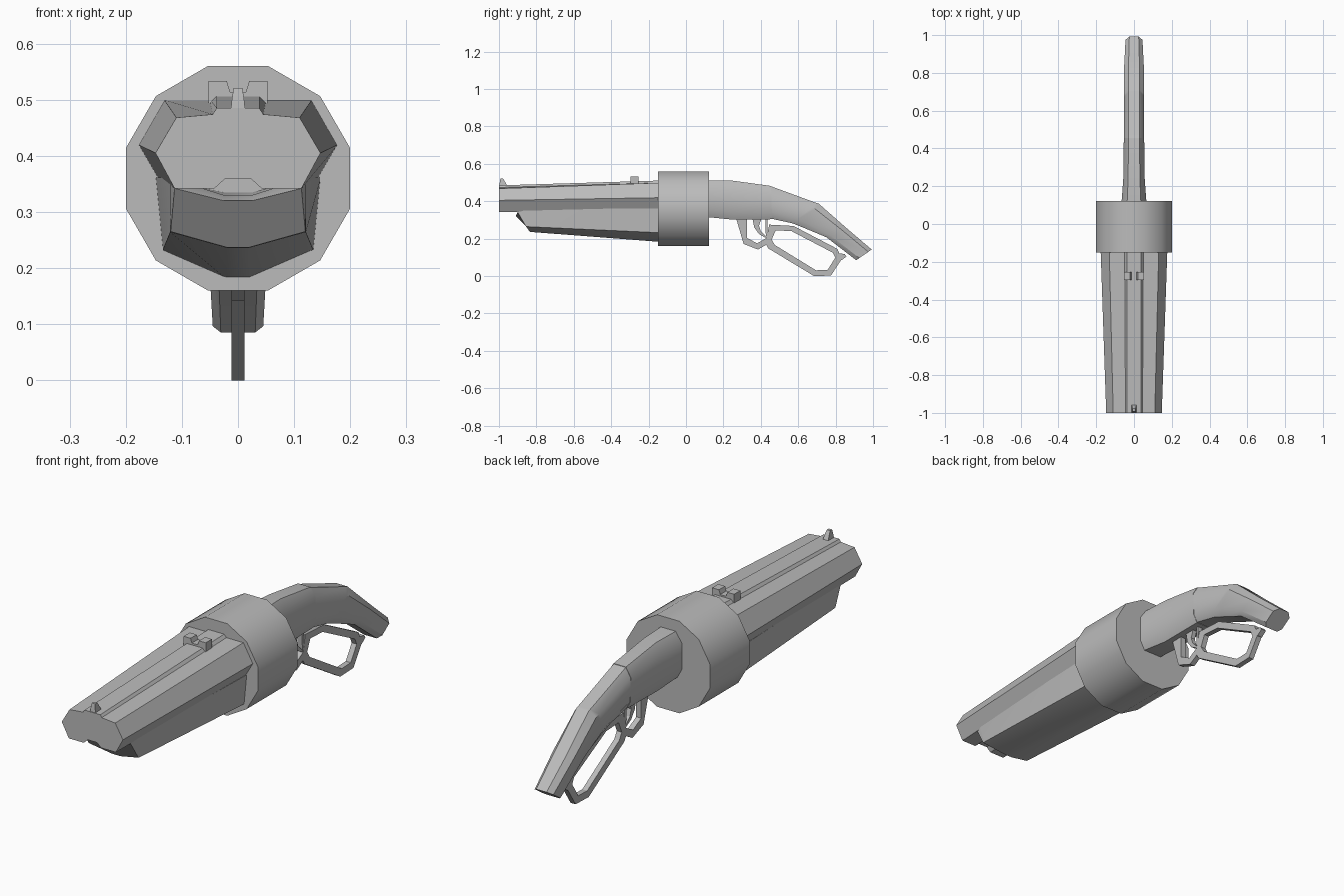
import bpy, bmesh, math

cube = bpy.data.objects.get("Cube")
if cube:
    bpy.data.objects.remove(cube)

grey = bpy.data.materials.new("plain grey")
grey.use_nodes = True
COLOUR = (0.5, 0.5, 0.5, 1)
grey.diffuse_color = COLOUR
grey.node_tree.nodes["Principled BSDF"].inputs["Base Color"].default_value = COLOUR


def finish(name, bm, angle=35):
    """Turn a bmesh into a shaded, coloured object."""
    bmesh.ops.recalc_face_normals(bm, faces=bm.faces)
    mesh = bpy.data.meshes.new(name)
    bm.to_mesh(mesh)
    bm.free()
    mesh.materials.append(grey)
    obj = bpy.data.objects.new(name, mesh)
    bpy.context.collection.objects.link(obj)
    bpy.ops.object.select_all(action='DESELECT')
    obj.select_set(True)
    bpy.context.view_layer.objects.active = obj
    bpy.ops.object.shade_smooth_by_angle(angle=math.radians(angle))
    return obj


def loft(name, rings, angle=35):
    """Skin a row of equal rings and cap both ends."""
    bm = bmesh.new()
    rows = [[bm.verts.new(p) for p in ring] for ring in rings]
    n = len(rows[0])
    for a, b in zip(rows, rows[1:]):
        for i in range(n):
            j = (i + 1) % n
            bm.faces.new((a[i], a[j], b[j], b[i]))
    bm.faces.new(rows[0])
    bm.faces.new(rows[-1])
    return finish(name, bm, angle)


def mirrored(half):
    """Close a right half outline (x, ...) across the centre plane."""
    return half + [(-p[0], *p[1:]) for p in reversed(half)]


def side_plate(name, outline, half):
    """Extrude a (y, z) outline across x."""
    return loft(name, [[(x, y, z) for y, z in outline] for x in (-half, half)], 25)


def side_frame(name, outer, inner, half, closed=True):
    """Strip between two matching (y, z) outlines, extruded across x."""
    bm = bmesh.new()
    quads = [[bm.verts.new((x, *p)) for x, p in
              ((-half, o), (half, o), (half, i), (-half, i))]
             for o, i in zip(outer, inner)]
    count = len(quads)
    for k in range(count if closed else count - 1):
        a, b = quads[k], quads[(k + 1) % count]
        for i in range(4):
            j = (i + 1) % 4
            bm.faces.new((a[i], a[j], b[j], b[i]))
    if not closed:
        bm.faces.new(quads[0])
        bm.faces.new(quads[-1])
    return finish(name, bm, 25)


def grip_ring(top, bottom, w):
    """Chamfered section between a top and a bottom (y, z) point."""
    half = [(w * f, bottom[0] + t * (top[0] - bottom[0]),
             bottom[1] + t * (top[1] - bottom[1]))
            for f, t in ((0.68, 0), (1, 0.2), (1, 0.78), (0.55, 1))]
    return mirrored(half)


# Twelve-sided drum
R = 0.2 / math.cos(math.radians(15))
loft("drum", [[(R * math.cos(math.radians(15 + 30 * i)), y,
                0.36 + R * math.sin(math.radians(15 + 30 * i))) for i in range(12)]
              for y in (-0.15, 0.122)])

# Double barrel with raised rib and underside groove
barrel_front = [(0.022, 0.36), (0.042, 0.342), (0.113, 0.342), (0.147, 0.405),
                (0.11, 0.468), (0.045, 0.474), (0.038, 0.485)]
barrel_rear = [(0.022, 0.378), (0.042, 0.36), (0.143, 0.36), (0.178, 0.42),
               (0.132, 0.5), (0.05, 0.5), (0.038, 0.512)]
loft("barrels", [[(x, y, z) for x, z in mirrored(h)]
                 for y, h in ((-1, barrel_front), (-0.1, barrel_rear))], 25)

# Fore-end under the barrels, with a sloped nose
fore_nose = [(0.02, -0.835, 0.237), (0.12, -0.855, 0.265),
             (0.113, -0.9, 0.342), (0.025, -0.91, 0.32)]
fore_lip = [(0.02, -0.83, 0.236), (0.121, -0.845, 0.264),
            (0.12, -0.875, 0.36), (0.025, -0.87, 0.33)]
fore_rear = [(0.02, -0.1, 0.18), (0.135, -0.1, 0.23),
             (0.148, -0.1, 0.362), (0.025, -0.1, 0.335)]
loft("fore_end", [mirrored(h) for h in (fore_nose, fore_lip, fore_rear)])

# Receiver and curved grip
loft("receiver", [grip_ring(*s) for s in (
    ((0.1, 0.512), (0.1, 0.317), 0.067),
    ((0.25, 0.51), (0.25, 0.302), 0.056),
    ((0.455, 0.482), (0.46, 0.304), 0.054))])
loft("grip", [grip_ring(*s) for s in (
    ((0.455, 0.48), (0.46, 0.306), 0.053),
    ((0.70, 0.39), (0.57, 0.282), 0.052),
    ((0.87, 0.245), (0.74, 0.215), 0.052),
    ((0.993, 0.142), (0.91, 0.085), 0.05))][:2] + [
    grip_ring((0.71, 0.387), (0.62, 0.262), 0.052),
    grip_ring((0.86, 0.255), (0.75, 0.208), 0.052),
    grip_ring((0.993, 0.142), (0.91, 0.085), 0.045)])

# Trigger guard, trigger and lever loop
side_frame("trigger_guard",
           [(0.265, 0.315), (0.275, 0.285), (0.308, 0.172), (0.385, 0.142), (0.46, 0.185)],
           [(0.325, 0.315), (0.325, 0.285), (0.325, 0.205), (0.38, 0.175), (0.45, 0.215)],
           0.012, closed=False)
side_frame("trigger",
           [(0.355, 0.31), (0.365, 0.26), (0.39, 0.225), (0.425, 0.205)],
           [(0.405, 0.31), (0.39, 0.27), (0.4, 0.24), (0.43, 0.21)],
           0.01, closed=False)
side_plate("guard_strut", [(0.425, 0.31), (0.437, 0.31), (0.437, 0.235),
                           (0.455, 0.19), (0.43, 0.2), (0.425, 0.24)], 0.011)
side_frame("lever_loop",
           [(0.445, 0.275), (0.575, 0.268), (0.81, 0.145), (0.832, 0.09),
            (0.775, 0.003), (0.685, 0.0), (0.44, 0.148), (0.425, 0.175)],
           [(0.48, 0.245), (0.565, 0.24), (0.785, 0.125), (0.798, 0.098),
            (0.757, 0.033), (0.695, 0.031), (0.475, 0.166), (0.458, 0.195)],
           0.012)
side_plate("lever_tip", [(0.79, 0.14), (0.815, 0.122), (0.848, 0.118),
                         (0.858, 0.105), (0.832, 0.085), (0.8, 0.095)], 0.012)

# Notched rear sight and front bead
notch = mirrored([(0.053, 0.49), (0.053, 0.533), (0.02, 0.533), (0.014, 0.514)])
loft("rear_sight", [[(x, y, z) for x, z in notch] for y in (-0.297, -0.255)], 25)
loft("front_sight", [[(s * w, y, z) for s, y in ((-1, a), (1, a), (1, b), (-1, b))]
                     for w, z, a, b in ((0.013, 0.48, -0.998, -0.955),
                                        (0.011, 0.5, -0.996, -0.965),
                                        (0.008, 0.521, -0.992, -0.978))], 25)
